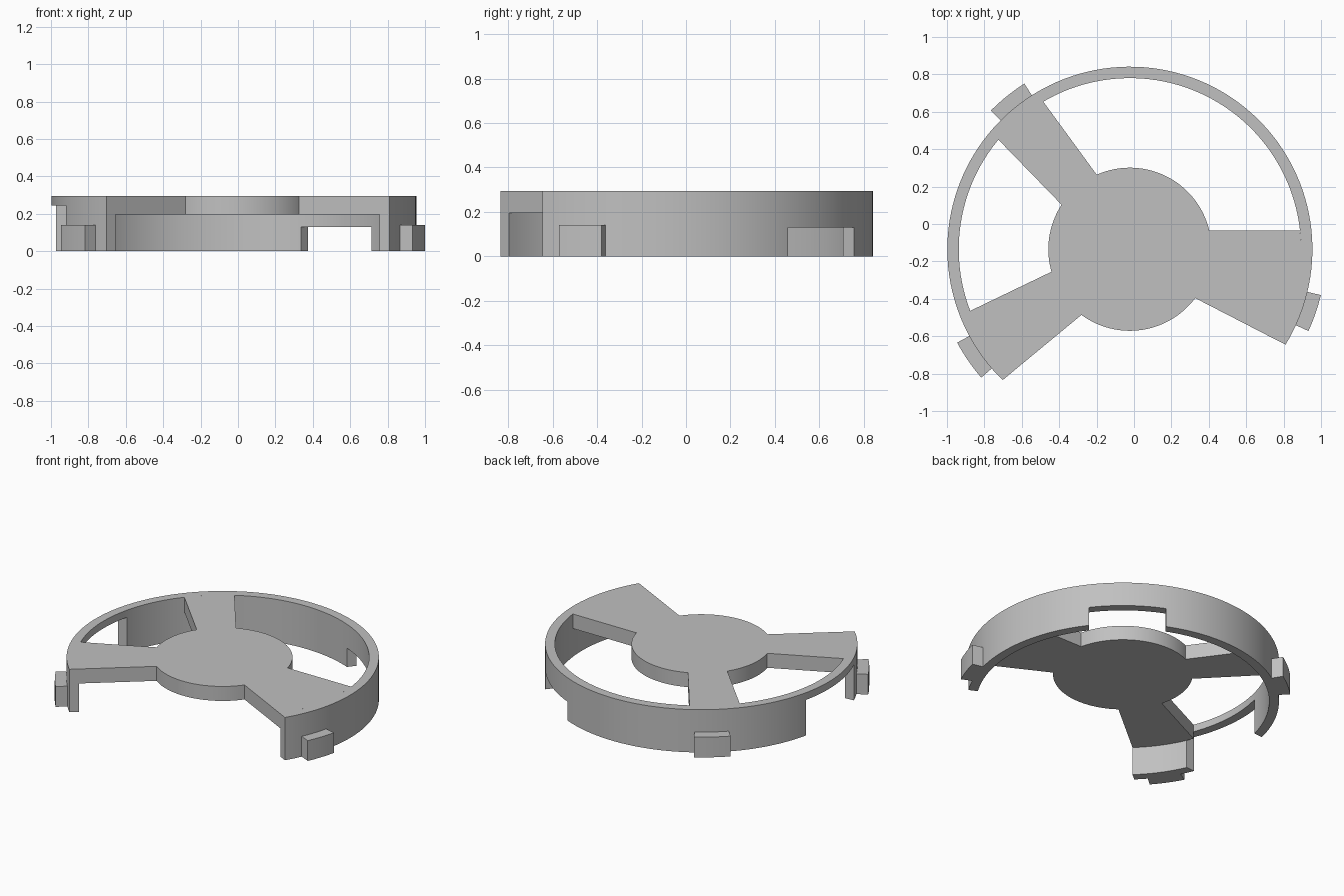
import bpy, bmesh, math
from mathutils import Matrix, Vector

cube = bpy.data.objects.get("Cube")
if cube:
    bpy.data.objects.remove(cube, do_unlink=True)

CENTRE = Vector((-0.022, -0.135, 0))
HUB_R, INNER_R, OUTER_R, TAB_R = 0.436, 0.915, 0.976, 1.05
TOP, PLATE_Z, TAB_TOP = 0.295, 0.195, 0.14

grey = bpy.data.materials.new("plain grey")
grey.use_nodes = True
grey.diffuse_color = (0.53, 0.53, 0.53, 1)
grey.node_tree.nodes["Principled BSDF"].inputs["Base Color"].default_value = grey.diffuse_color


def arc(radius, start, end):
    """Points along an arc, angles in degrees."""
    steps = max(2, round(abs(end - start) / 2.5))
    angles = [math.radians(start + (end - start) * i / steps) for i in range(steps + 1)]
    return [(radius * math.cos(a), radius * math.sin(a)) for a in angles]


def prism(name, outline, z0, z1):
    """Extrude a flat outline from z0 up to z1."""
    bm = bmesh.new()
    face = bm.faces.new([bm.verts.new((x, y, z0)) for x, y in outline])
    new = bmesh.ops.extrude_face_region(bm, geom=[face])["geom"]
    moved = [g for g in new if isinstance(g, bmesh.types.BMVert)]
    bmesh.ops.translate(bm, verts=moved, vec=(0, 0, z1 - z0))
    bmesh.ops.recalc_face_normals(bm, faces=bm.faces)
    mesh = bpy.data.meshes.new(name)
    bm.to_mesh(mesh)
    bm.free()
    mesh.materials.append(grey)
    obj = bpy.data.objects.new(name, mesh)
    obj.location = CENTRE
    bpy.context.collection.objects.link(obj)
    return obj


def select(obj):
    bpy.ops.object.select_all(action='DESELECT')
    obj.select_set(True)
    bpy.context.view_layer.objects.active = obj


def cut_notch(obj, angle, half_width, height):
    """Cut a straight-sided opening up from the bottom of the rim."""
    box = [(0.8, -half_width), (1.2, -half_width), (1.2, half_width), (0.8, half_width)]
    cutter = prism("notch_cutter", box, -0.1, height)
    cutter.rotation_euler.z = math.radians(angle)
    cutter.hide_render = True
    mod = obj.modifiers.new("notch", 'BOOLEAN')
    mod.operation, mod.solver, mod.object = 'DIFFERENCE', 'EXACT', cutter
    select(obj)
    bpy.ops.object.modifier_apply(modifier=mod.name)
    bpy.data.objects.remove(cutter, do_unlink=True)


# Hub and three tapered arms as one plate: (hub start, rim start, rim end, hub end)
arms = [(-36.8, -31.8, 6.3, 13.3), (114, 120.4, 140.2, 146.9), (196, 201.1, 226.2, 233.6)]
outline = []
for i, (hub_a, rim_a, rim_b, hub_b) in enumerate(arms):
    next_hub = arms[i + 1][0] if i < 2 else arms[0][0] + 360
    outline += arc(INNER_R, rim_a, rim_b) + arc(HUB_R, hub_b, next_hub)
plate = prism("hub_and_arms", outline, PLATE_Z, TOP)

# Open rim with two openings in its lower edge
rim = prism("rim", arc(OUTER_R, -31.5, 225.8) + arc(INNER_R, 226.2, -31.8), 0, TOP)
cut_notch(rim, 51.75, 0.24, 0.13)
cut_notch(rim, 185, 0.30, 0.245)

# Locking tabs on the outside of the rim
parts = [plate, rim]
for name, a, b in (("left_tab", -24.6, -13.5), ("back_tab", 122.5, 135.1), ("right_tab", 208.4, 220.8)):
    parts.append(prism(name, arc(TAB_R, a, b) + arc(OUTER_R - 0.01, b, a), 0, TAB_TOP))

for part in parts:
    select(part)
    bpy.ops.object.shade_smooth_by_angle(angle=math.radians(30))
